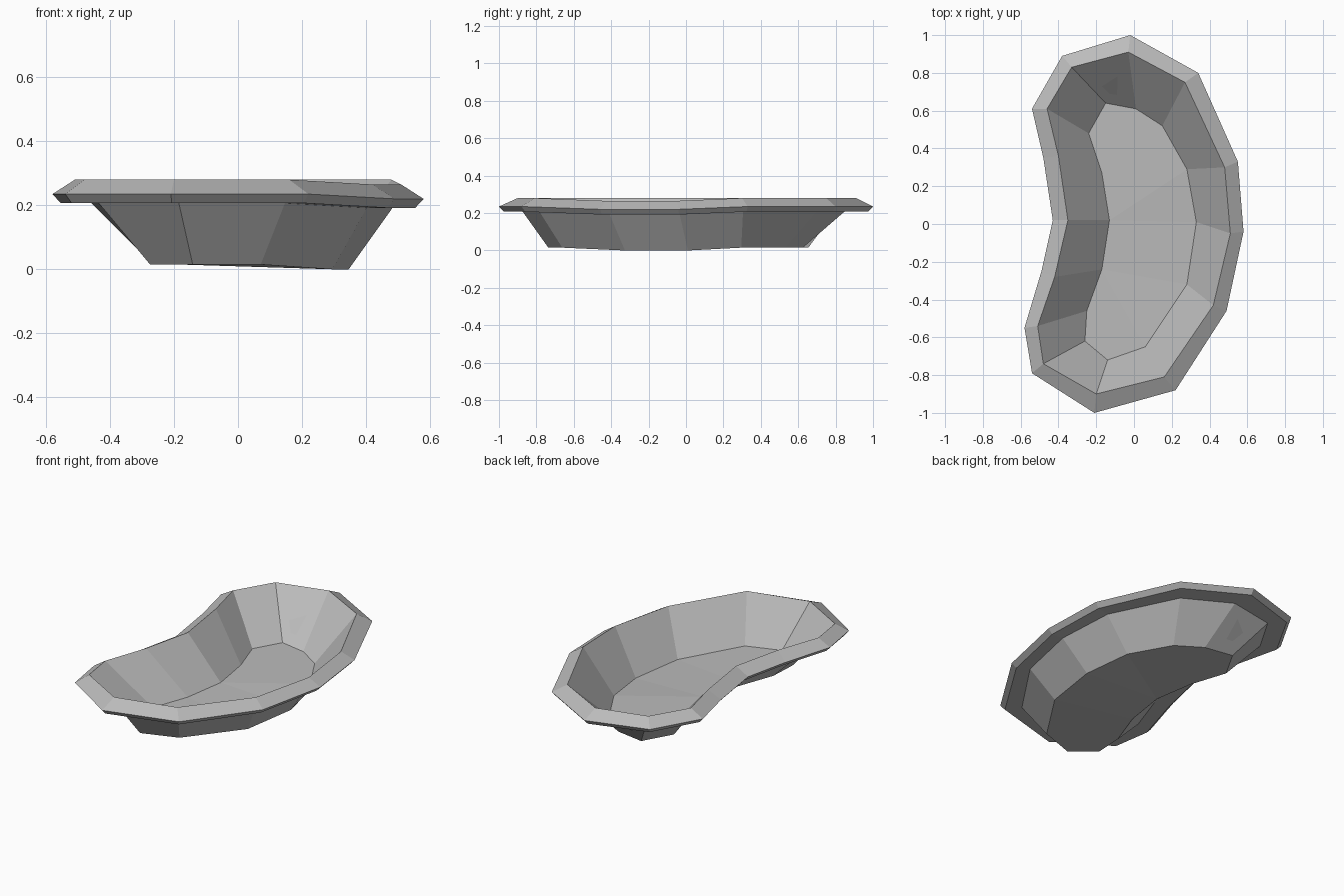
import bpy
import bmesh
from mathutils import Vector

cube = bpy.data.objects.get("Cube")
if cube:
    bpy.data.objects.remove(cube, do_unlink=True)

# Kidney outlines, clockwise from the back tip
LIP = [(-.02, 1), (.34, .8), (.55, .33), (.58, -.04), (.49, -.46), (.22, -.88), (-.21, -1),
       (-.54, -.79), (-.58, -.55), (-.49, -.25), (-.43, .02), (-.48, .35), (-.54, .61), (-.38, .89)]
MOUTH = [(-.03, .91), (.27, .75), (.48, .3), (.51, -.05), (.42, -.43), (.16, -.81), (-.2, -.9),
         (-.48, -.74), (-.51, -.54), (-.42, -.28), (-.35, .02), (-.4, .36), (-.46, .61), (-.33, .83)]
FLOOR = [(.01, .61), (.15, .52), (.28, .29), (.33, .01), (.28, -.32), (.06, -.65), (-.14, -.72),
         (-.26, -.62), (-.25, -.46), (-.17, -.24), (-.13, .02), (-.17, .27), (-.24, .48), (-.15, .64)]
SAGGING = (3, 4)  # outline corners that dip on the left side
SAG = 0.015


def offset(outline, amount):
    """Push a clockwise outline outwards along its corner normals."""
    pts = [Vector(p) for p in outline]
    result = []
    for i, p in enumerate(pts):
        along = (pts[(i + 1) % len(pts)] - pts[i - 1]).normalized()
        result.append(p + amount * Vector((-along.y, along.x)))
    return result


def blend(a, b, t):
    return [Vector(p).lerp(Vector(q), t) for p, q in zip(a, b)]


# Nested rings from the inner floor, over the rim, to the underside
rings = [
    (FLOOR, 0.035),
    (MOUTH, 0.28),
    (LIP, 0.235),
    (offset(LIP, -0.026), 0.207),
    (offset(blend(MOUTH, FLOOR, 0.3), 0.027), 0.207),
    (offset(FLOOR, 0.016), 0.015),
]

bm = bmesh.new()
loops = []
for outline, z in rings:
    loops.append([bm.verts.new((p[0], p[1], z - (SAG if i in SAGGING else 0)))
                  for i, p in enumerate(outline)])
for lower, upper in zip(loops, loops[1:]):
    for i in range(len(lower)):
        j = (i + 1) % len(lower)
        bm.faces.new((lower[i], lower[j], upper[j], upper[i]))
caps = [bm.faces.new(loops[0]), bm.faces.new(loops[-1])]
bmesh.ops.triangulate(bm, faces=caps)
bmesh.ops.recalc_face_normals(bm, faces=bm.faces)

mesh = bpy.data.meshes.new("kidney_dish")
bm.to_mesh(mesh)
bm.free()
dish = bpy.data.objects.new("kidney_dish", mesh)
bpy.context.collection.objects.link(dish)

# Single flat grey
grey = bpy.data.materials.new("light_grey")
grey.use_nodes = True
color = (0.5, 0.5, 0.5, 1)
grey.diffuse_color = color
grey.node_tree.nodes["Principled BSDF"].inputs["Base Color"].default_value = color
mesh.materials.append(grey)
